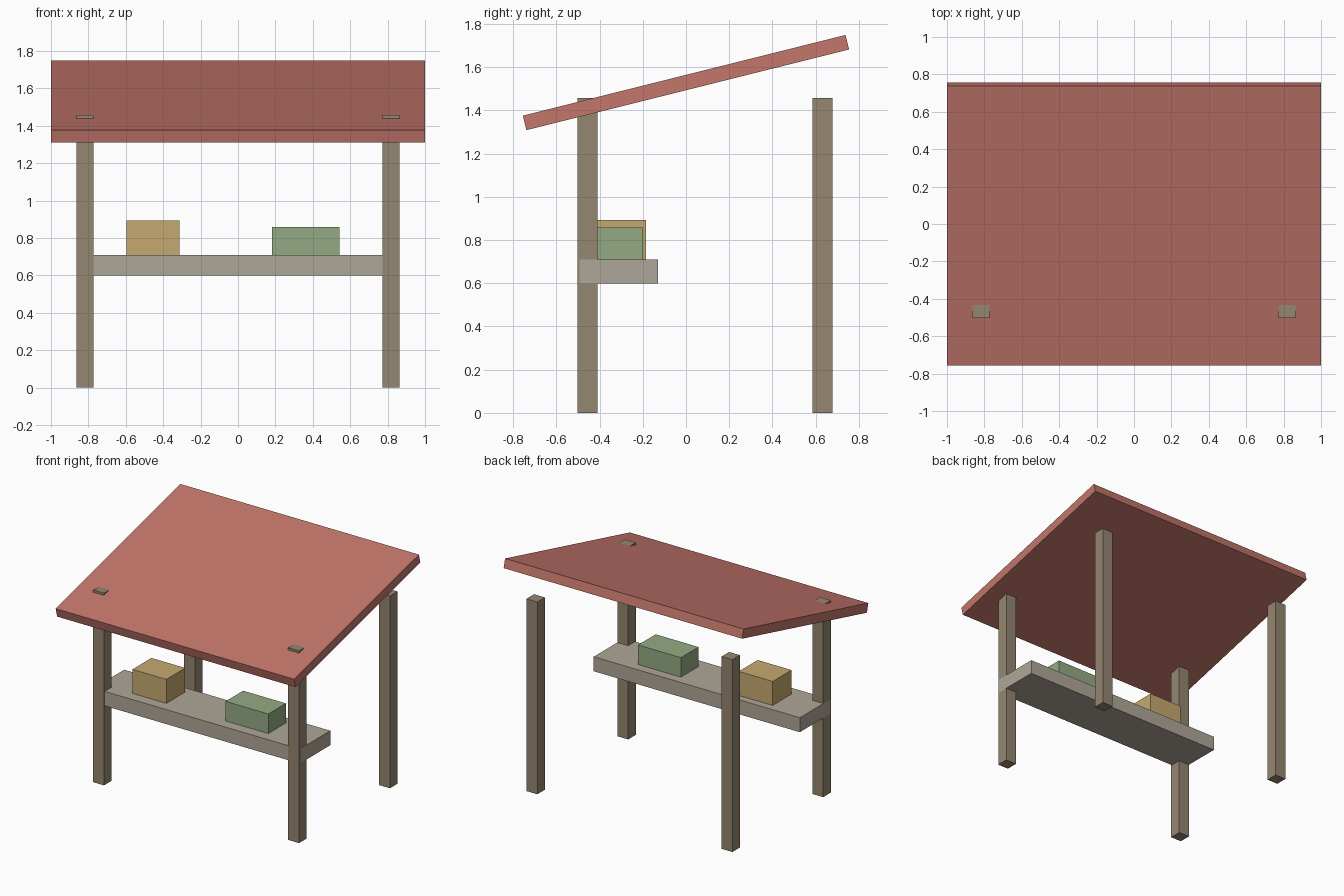
import bpy
import math

cube = bpy.data.objects.get("Cube")
if cube:
    bpy.data.objects.remove(cube, do_unlink=True)


def material(name, rgb):
    mat = bpy.data.materials.new(name)
    mat.use_nodes = True
    color = (*rgb, 1.0)
    mat.diffuse_color = color
    mat.node_tree.nodes["Principled BSDF"].inputs["Base Color"].default_value = color
    return mat


def box(name, low, high, mat):
    """Box between two opposite corners, with its origin at its centre."""
    center = [(a + b) / 2 for a, b in zip(low, high)]
    bpy.ops.mesh.primitive_cube_add(size=1, location=center)
    obj = bpy.context.object
    obj.name = name
    obj.scale = [b - a for a, b in zip(low, high)]
    bpy.ops.object.transform_apply(location=False, rotation=False, scale=True)
    obj.data.materials.append(mat)
    return obj


wood = material("brown wood", (0.30, 0.24, 0.16))
board = material("pale grey wood", (0.43, 0.38, 0.31))
red = material("red roof", (0.54, 0.18, 0.145))
yellow = material("straw yellow", (0.56, 0.40, 0.16))
green = material("sage green", (0.30, 0.40, 0.23))

# Four upright posts
POST = 0.091
for side, x in (("left", 0.818), ("right", -0.818)):
    for end, y in (("front", -0.456), ("back", 0.632)):
        h = POST / 2
        box(f"{end}_{side}_post", (x - h, y - h, 0), (x + h, y + h, 1.457), wood)

# Counter shelf, flush with the outer sides of the posts
box("counter", (-0.864, -0.494, 0.60), (0.864, -0.129, 0.71), board)

# Goods on the counter
box("yellow_crate", (-0.597, -0.411, 0.709), (-0.313, -0.185, 0.892), yellow)
box("green_crate", (0.183, -0.411, 0.709), (0.542, -0.20, 0.858), green)

# Sloping roof, higher at the back, pierced by the front posts
roof = box("roof", (-1, -0.77, 1.495), (1, 0.77, 1.564), red)
roof.rotation_euler.x = math.radians(14.04)
